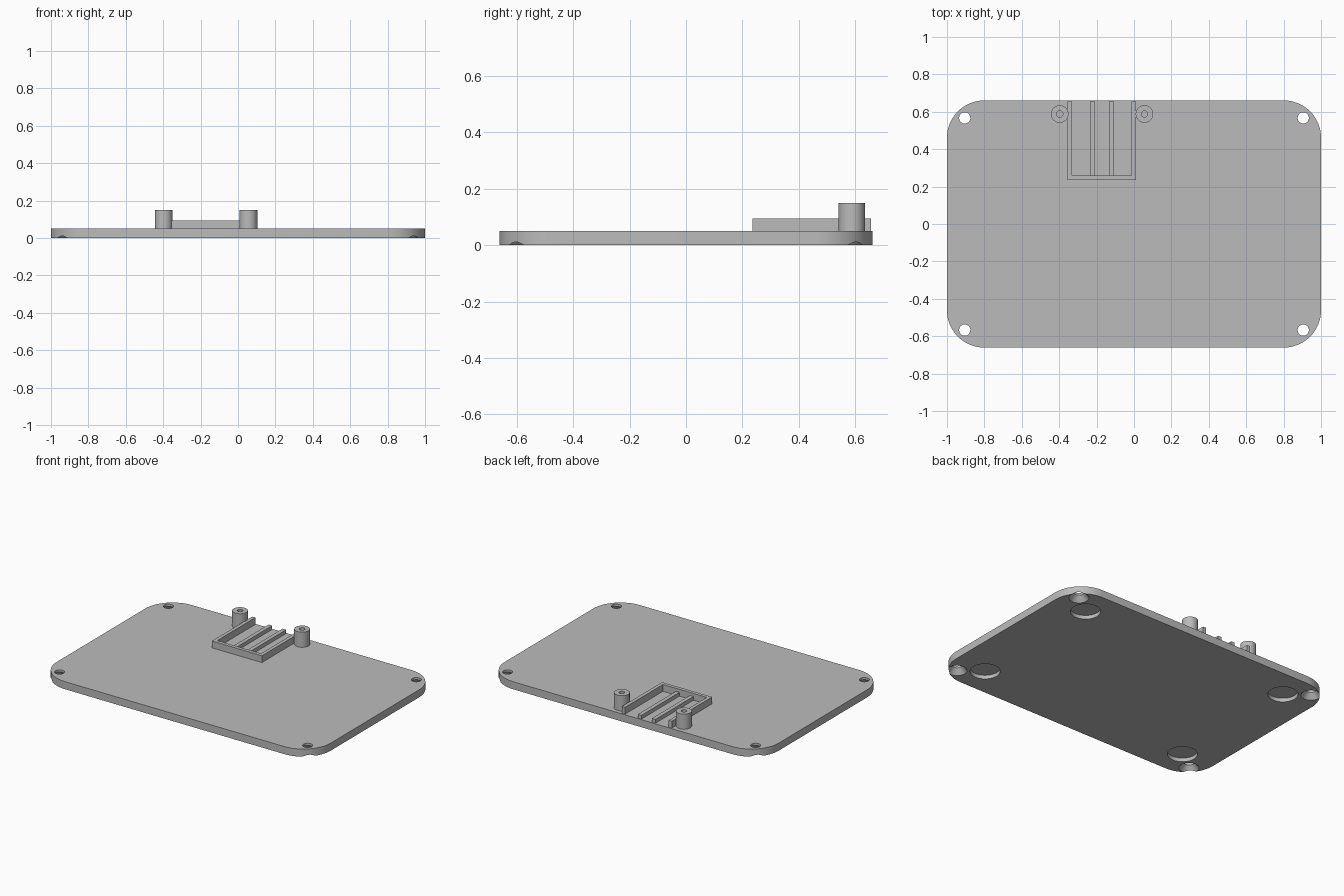
import bpy, bmesh, math
from mathutils import Matrix

if "Cube" in bpy.data.objects:
    bpy.data.objects.remove(bpy.data.objects["Cube"])

grey = bpy.data.materials.new("plain grey")
grey.use_nodes = True
colour = (0.5, 0.5, 0.5, 1)
grey.diffuse_color = colour
grey.node_tree.nodes["Principled BSDF"].inputs["Base Color"].default_value = colour


def make(name, bm):
    bmesh.ops.remove_doubles(bm, verts=bm.verts, dist=1e-5)
    bmesh.ops.recalc_face_normals(bm, faces=bm.faces)
    mesh = bpy.data.meshes.new(name)
    bm.to_mesh(mesh)
    bm.free()
    mesh.materials.append(grey)
    ob = bpy.data.objects.new(name, mesh)
    bpy.context.collection.objects.link(ob)
    return ob


def activate(ob):
    bpy.ops.object.select_all(action='DESELECT')
    ob.select_set(True)
    bpy.context.view_layer.objects.active = ob


def smooth(ob):
    activate(ob)
    bpy.ops.object.shade_smooth_by_angle(angle=math.radians(30))


def lathe(bm, profile, x, y, steps=48):
    """Turn a closed (radius, height) profile around a vertical axis."""
    rings = [[bm.verts.new((x + r * math.cos(a), y + r * math.sin(a), z))
              for a in (math.tau * i / steps for i in range(steps))] if r else
             [bm.verts.new((x, y, z))] * steps for r, z in profile]
    for k, low in enumerate(rings):
        high = rings[(k + 1) % len(rings)]
        for i in range(steps):
            j = (i + 1) % steps
            corners = list(dict.fromkeys((low[i], low[j], high[j], high[i])))
            if len(corners) > 2:
                bm.faces.new(corners)


def box(bm, x0, x1, y0, y1, z0, z1):
    size = Matrix.Diagonal((x1 - x0, y1 - y0, z1 - z0, 1))
    move = Matrix.Translation(((x0 + x1) / 2, (y0 + y1) / 2, (z0 + z1) / 2))
    bmesh.ops.create_cube(bm, size=1, matrix=move @ size)


# Base plate with rounded corners
HX, HY, RADIUS, TOP = 1.0, 0.661, 0.2, 0.05
bm = bmesh.new()
outline = []
for quarter, (sx, sy) in enumerate(((1, 1), (-1, 1), (-1, -1), (1, -1))):
    for i in range(17):
        a = math.pi / 2 * (quarter + i / 16)
        outline.append(bm.verts.new((sx * (HX - RADIUS) + RADIUS * math.cos(a),
                                     sy * (HY - RADIUS) + RADIUS * math.sin(a), 0)))
face = bm.faces.new(outline)
grown = bmesh.ops.extrude_face_region(bm, geom=[face])["geom"]
bmesh.ops.translate(bm, vec=(0, 0, TOP),
                    verts=[v for v in grown if isinstance(v, bmesh.types.BMVert)])
plate = make("base_plate", bm)

# Cutters for countersunk screw holes and round foot recesses underneath
bm = bmesh.new()
screw = [(0, -0.012), (0.07, -0.012), (0.03, 0.036), (0.03, 0.08), (0, 0.08)]
recess = [(0, -0.02), (0.09, -0.02), (0.09, 0.025), (0, 0.025)]
for sx in (-1, 1):
    for sy in (-1, 1):
        lathe(bm, screw, sx * 0.905, sy * 0.567)
        lathe(bm, recess, sx * 0.77, sy * 0.467)
cutter = make("hole_cutter", bm)
cutter.hide_render = True
cut = plate.modifiers.new("holes", 'BOOLEAN')
cut.operation, cut.object, cut.solver = 'DIFFERENCE', cutter, 'EXACT'
activate(plate)
bpy.ops.object.modifier_apply(modifier=cut.name)
bpy.data.objects.remove(cutter)
smooth(plate)

# Hollow screw posts beside the tray
for name, x in (("right_post", -0.397), ("left_post", 0.056)):
    bm = bmesh.new()
    lathe(bm, [(0, TOP), (0.017, TOP), (0.017, 0.15), (0.047, 0.15),
               (0.047, TOP - 0.005), (0, TOP - 0.005)], x, 0.588)
    smooth(make(name, bm))

# Three-sided tray wall, open at the back
X0, X1, Y0, Y1, WALL, RIM = -0.355, 0.01, 0.235, 0.655, 0.023, 0.095
bm = bmesh.new()
plan = [(X0, Y1), (X0, Y0), (X1, Y0), (X1, Y1), (X1 - WALL, Y1),
        (X1 - WALL, Y0 + WALL), (X0 + WALL, Y0 + WALL), (X0 + WALL, Y1)]
face = bm.faces.new([bm.verts.new((x, y, TOP - 0.005)) for x, y in plan])
grown = bmesh.ops.extrude_face_region(bm, geom=[face])["geom"]
bmesh.ops.translate(bm, vec=(0, 0, RIM - TOP + 0.005),
                    verts=[v for v in grown if isinstance(v, bmesh.types.BMVert)])
make("tray_wall", bm)

# Lower support ribs inside the tray
for name, x in (("right_rib", -0.222), ("left_rib", -0.12)):
    bm = bmesh.new()
    box(bm, x - 0.013, x + 0.013, Y0 + WALL, Y1, TOP - 0.005, 0.075)
    make(name, bm)
